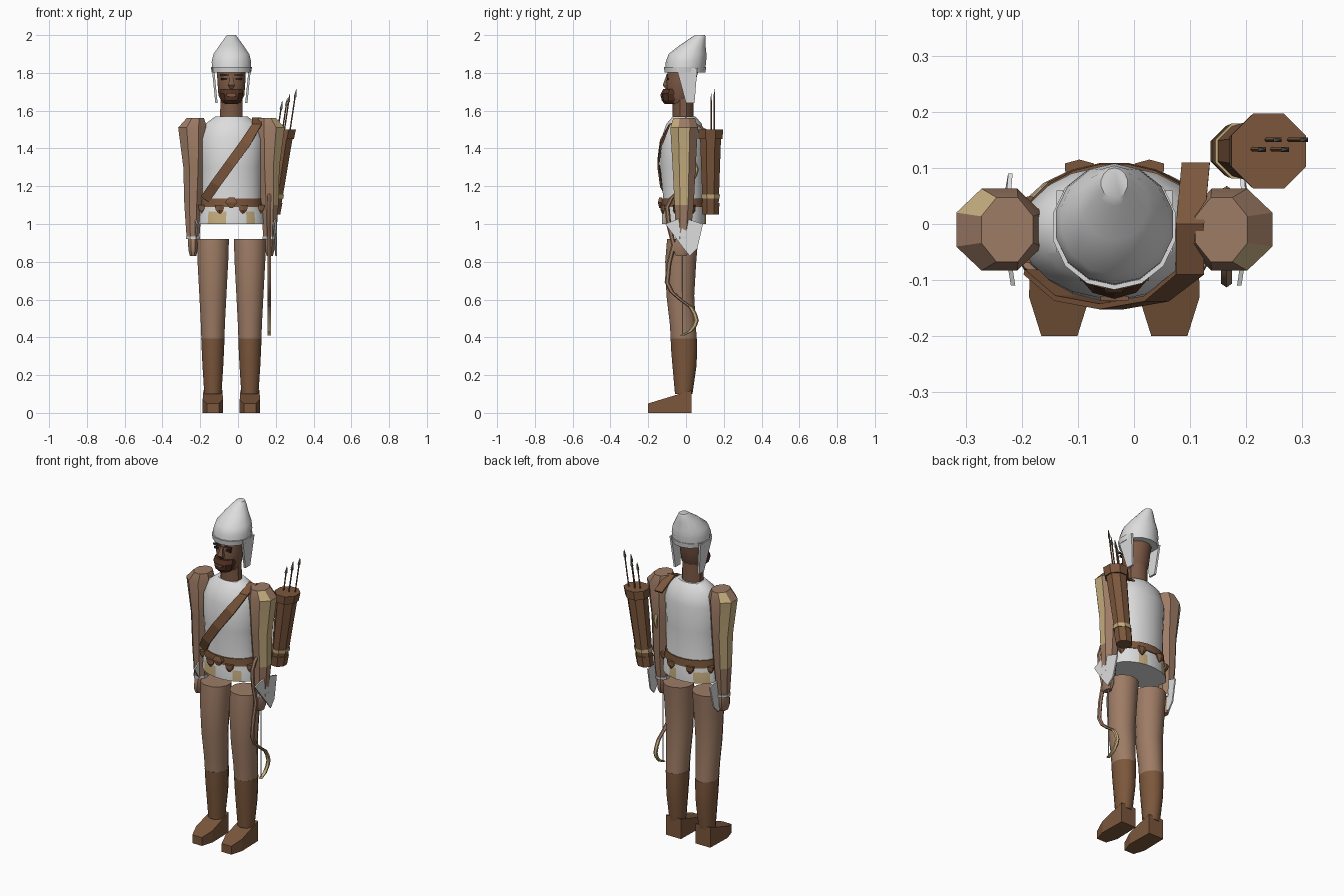
import bpy, math
from mathutils import Vector

if "Cube" in bpy.data.objects:
    bpy.data.objects.remove(bpy.data.objects["Cube"], do_unlink=True)


def material(name, r, g, b):
    m = bpy.data.materials.new(name)
    m.use_nodes = True
    m.diffuse_color = (r, g, b, 1)
    bsdf = next(n for n in m.node_tree.nodes if n.type == 'BSDF_PRINCIPLED')
    bsdf.inputs["Base Color"].default_value = (r, g, b, 1)
    return m


WHITE = material("pale cloth", .72, .72, .72)
SKIN = material("arm and leg brown", .34, .20, .13)
FACE = material("face brown", .20, .10, .06)
LEATHER = material("leather", .20, .095, .045)
BEARD = material("beard", .08, .03, .015)
TAN = material("tan", .56, .42, .21)
DARK = material("dark", .02, .015, .012)
STEEL = material("steel", .12, .11, .10)

MID = -.035  # centre line of the body


def build(name, verts, faces, mats, rule=None, angle=38):
    me = bpy.data.meshes.new(name)
    me.from_pydata(verts, [], faces)
    ob = bpy.data.objects.new(name, me)
    bpy.context.collection.objects.link(ob)
    for m in mats:
        me.materials.append(m)
    if rule:
        for p in me.polygons:
            p.material_index = rule(p)
    bpy.ops.object.select_all(action='DESELECT')
    ob.select_set(True)
    bpy.context.view_layer.objects.active = ob
    bpy.ops.object.mode_set(mode='EDIT')
    bpy.ops.mesh.select_all(action='SELECT')
    bpy.ops.mesh.normals_make_consistent(inside=False)
    bpy.ops.object.mode_set(mode='OBJECT')
    if angle:
        bpy.ops.object.shade_smooth_by_angle(angle=math.radians(angle))
    return ob


def loft(name, rings, n, mats, rule=None, angle=38):
    """Stack of horizontal ellipses, each (z, cx, cy, rx, ry)."""
    verts, faces = [], []
    for z, cx, cy, rx, ry in rings:
        for i in range(n):
            a = math.tau * (i + .5) / n
            verts.append((cx + rx * math.cos(a), cy + ry * math.sin(a), z))
    for k in range(len(rings) - 1):
        for i in range(n):
            j = (i + 1) % n
            faces.append((k*n + i, k*n + j, k*n + n + j, k*n + n + i))
    faces += [tuple(range(n)), tuple(range(len(verts) - n, len(verts)))]
    return build(name, verts, faces, mats, rule, angle)


def prism(name, bottom, top, mats):
    """Solid joining two matching outlines."""
    n = len(bottom)
    faces = [(i, (i + 1) % n, n + (i + 1) % n, n + i) for i in range(n)]
    faces += [tuple(range(n)), tuple(range(n, 2*n))]
    return build(name, list(bottom) + list(top), faces, mats, None, 0)


def plate(name, x, z, w, h, y, mat, depth=.008):
    outline = [(x-w, z-h), (x+w, z-h), (x+w, z+h), (x-w, z+h)]
    return prism(name, [(a, y, b) for a, b in outline],
                 [(a, y + depth, b) for a, b in outline], [mat])


# Tunic with tan patches along the hem
def hem(p):
    if p.center.z > 1.07 or abs(p.normal.z) > .9:
        return 0
    return 1 if p.index % 20 in (3, 6, 7, 12, 13, 16) else 0


loft("tunic", [(1.0, MID, -.01, .178, .118), (1.065, MID, -.01, .172, .118),
               (1.12, MID, -.01, .155, .11), (1.3, MID, -.018, .16, .12),
               (1.45, MID, -.015, .167, .118), (1.53, MID, -.01, .14, .095),
               (1.57, MID, -.01, .085, .06)], 20, [WHITE, TAN], hem)

# Belt with pendants and buckle
loft("belt", [(1.09, MID, -.01, .166, .12), (1.135, MID, -.01, .16, .118)], 20, [LEATHER])
for k in range(8):
    a = math.tau * (k + .5) / 8
    x, y = MID + .163 * math.cos(a), -.01 + .12 * math.sin(a)
    loft("belt_pendant", [(1.055, x, y, .006, .006), (1.075, x, y, .024, .014),
                          (1.1, x, y, .03, .014)], 6, [LEATHER], None, 0)
loft("belt_buckle", [(1.085, MID, -.135, .012, .01), (1.115, MID, -.135, .045, .02),
                     (1.14, MID, -.135, .022, .01)], 4, [LEATHER], None, 0)

# Shoulder strap running from the waist to the quiver
path = [(-.175, -.09, 1.13), (-.12, -.137, 1.21), (-.04, -.152, 1.32),
        (.04, -.138, 1.43), (.1, -.09, 1.53), (.1, 0, 1.565), (.11, .11, 1.5)]
left, right = [], []
for i, p in enumerate(path):
    side = Vector((.022, 0, -.015)) if i < 4 else Vector((.025, 0, 0))
    left.append(Vector(p) - side)
    right.append(Vector(p) + side)
n = len(path)
strap = build("shoulder_strap", left + right,
              [(i, n + i, n + i + 1, i + 1) for i in range(n - 1)], [LEATHER], None, 0)
strap.modifiers.new("thickness", 'SOLIDIFY').thickness = .01

# Legs, boots and shoes
for word, s in (("right", -1), ("left", 1)):
    x = MID + .098 * s
    loft(word + "_leg", [(.39, x, -.012, .063, .071), (.47, x, -.017, .066, .071),
                         (.62, x, -.03, .074, .076), (.8, x, -.028, .084, .085),
                         (.92, x, -.018, .088, .085)], 12, [SKIN])
    loft(word + "_boot", [(.1, x, -.012, .047, .048), (.25, x, -.008, .057, .066),
                          (.33, x, -.01, .061, .071), (.395, x, -.012, .064, .072)],
         12, [LEATHER])
    sole = [(-.05, .03), (.05, .03), (.054, -.13), (.032, -.2), (-.032, -.2), (-.054, -.13)]
    prism(word + "_shoe", [(x + a, y, 0) for a, y in sole],
          [(x + a, y, .05 + .07 * (y + .2) / .23) for a, y in sole], [LEATHER])

# Arms with a tan panel, hands and wrist guards
for word, s in (("right", -1), ("left", 1)):
    x = MID + .203 * s
    aim = Vector((s, -.5 * s, 0)).normalized()

    def panel(p, aim=aim):
        return 1 if p.normal.dot(aim) > .72 and p.center.z > 1.12 else 0

    loft(word + "_arm", [(.93, x, -.015, .037, .04), (1.1, x, -.01, .05, .055),
                         (1.3, x - .004 * s, -.01, .06, .066),
                         (1.51, x + .002 * s, -.01, .083, .079),
                         (1.56, x - .012 * s, -.01, .05, .062)],
         8, [SKIN, TAN], panel, 30)
    loft(word + "_hand", [(.83, x, -.025, .018, .03), (.86, x, -.025, .026, .045),
                          (.91, x, -.02, .03, .042), (.94, x, -.015, .027, .032)],
         8, [SKIN])
    guard = [(-.11, 1.0), (-.02, 1.035), (.09, 1.0), (.06, .87), (.02, .83), (-.02, .88)]
    gx = x + (.03 if s > 0 else -.012) * s
    prism(word + "_wrist_guard", [(gx - s * 1.2 * y * y, y, z) for y, z in guard],
          [(gx + .008 * s - s * 1.2 * y * y, y, z) for y, z in guard], [WHITE])
    loft(word + "_cuff", [(.92, x, -.015, .04, .043), (.935, x, -.015, .041, .044)],
         8, [WHITE])

# Neck, head and face
loft("neck", [(1.54, MID, -.015, .064, .056), (1.68, MID, -.015, .06, .055)], 10, [FACE])
loft("head", [(1.64, MID, -.04, .05, .05), (1.68, MID, -.03, .071, .073),
              (1.76, MID, -.025, .077, .08), (1.84, MID, -.01, .08, .085)], 12, [FACE])
loft("beard", [(1.635, MID, -.07, .035, .042), (1.655, MID, -.076, .055, .054),
               (1.69, MID, -.078, .066, .055), (1.715, MID, -.07, .06, .05)],
     10, [BEARD], None, 0)
plate("mouth", MID, 1.682, .025, .006, -.136, FACE)
loft("nose", [(1.715, MID, -.1, .012, .012), (1.735, MID, -.102, .024, .03),
              (1.785, MID, -.095, .01, .014)], 4, [FACE], None, 0)
for s in (-1, 1):
    plate("eye", MID + .037 * s, 1.768, .018, .006, -.1, DARK)
    plate("eyebrow", MID + .037 * s, 1.788, .024, .005, -.102, BEARD)

# Helmet with cheek flaps
loft("helmet", [(1.81, MID, -.005, .105, .105), (1.86, MID, 0, .107, .107),
                (1.9, MID, .008, .097, .1), (1.95, MID, .037, .062, .066),
                (1.99, MID, .068, .032, .036), (2.0, MID, .073, .024, .027)], 14, [WHITE])
loft("helmet_band", [(1.803, MID, -.005, .107, .108), (1.832, MID, -.005, .112, .112)],
     14, [WHITE])
flap = [(-.05, 1.825), (.06, 1.825), (.045, 1.64), (0, 1.64)]
for s in (-1, 1):
    def place(off):
        return [(MID + s * (.085 + off + .1 * (z - 1.64)), y, z) for y, z in flap]
    prism("cheek_flap", place(-.012), place(0), [WHITE])

# Quiver, leaning outward
def lean(z):
    return .18 + .06 * (z - 1.05) / .45


def quiver_part(name, mat, *levels):
    loft(name, [(z, lean(z), .13, r, r) for z, r in levels], 8, [mat], None, 30)


quiver_part("quiver", LEATHER, (1.05, .043), (1.12, .047), (1.46, .06))
quiver_part("quiver_rim", LEATHER, (1.45, .068), (1.5, .072))
quiver_part("quiver_band", TAN, (1.135, .052), (1.155, .053))
quiver_part("quiver_foot", LEATHER, (1.05, .047), (1.11, .051))
for x, y, top in ((.21, .133, 1.65), (.235, .15, 1.67), (.245, .133, 1.69), (.275, .15, 1.715)):
    def drift(z, x=x):
        return x + .15 * (z - 1.49)
    loft("arrow_shaft", [(z, drift(z), y, .004, .004) for z in (1.49, top - .03)], 5, [LEATHER])
    loft("arrow_head", [(top - .05, drift(top - .05), y, .003, .003),
                        (top - .04, drift(top - .04), y, .01, .006),
                        (top, drift(top), y, .001, .001)], 4, [STEEL], None, 0)

# Recurve bow held in the left hand, mirrored about the grip
half = [(.48, -.02), (.46, .02), (.43, .045), (.4, .055), (.365, .045), (.33, .025),
        (.29, -.03), (.25, -.075), (.2, -.1), (.1, -.09)]
limb = [(-d, y) for d, y in half] + [(0, -.065)] + [(d, y) for d, y in half[::-1]]
loft("bow", [(.89 + d, .165, y, .011, .013) for d, y in limb], 6, [SKIN, TAN],
     lambda p: 1 if abs(p.center.z - .89) > .34 else 0)
loft("bow_string", [(.41, .165, -.018, .003, .003), (1.37, .165, -.018, .003, .003)],
     5, [WHITE])
